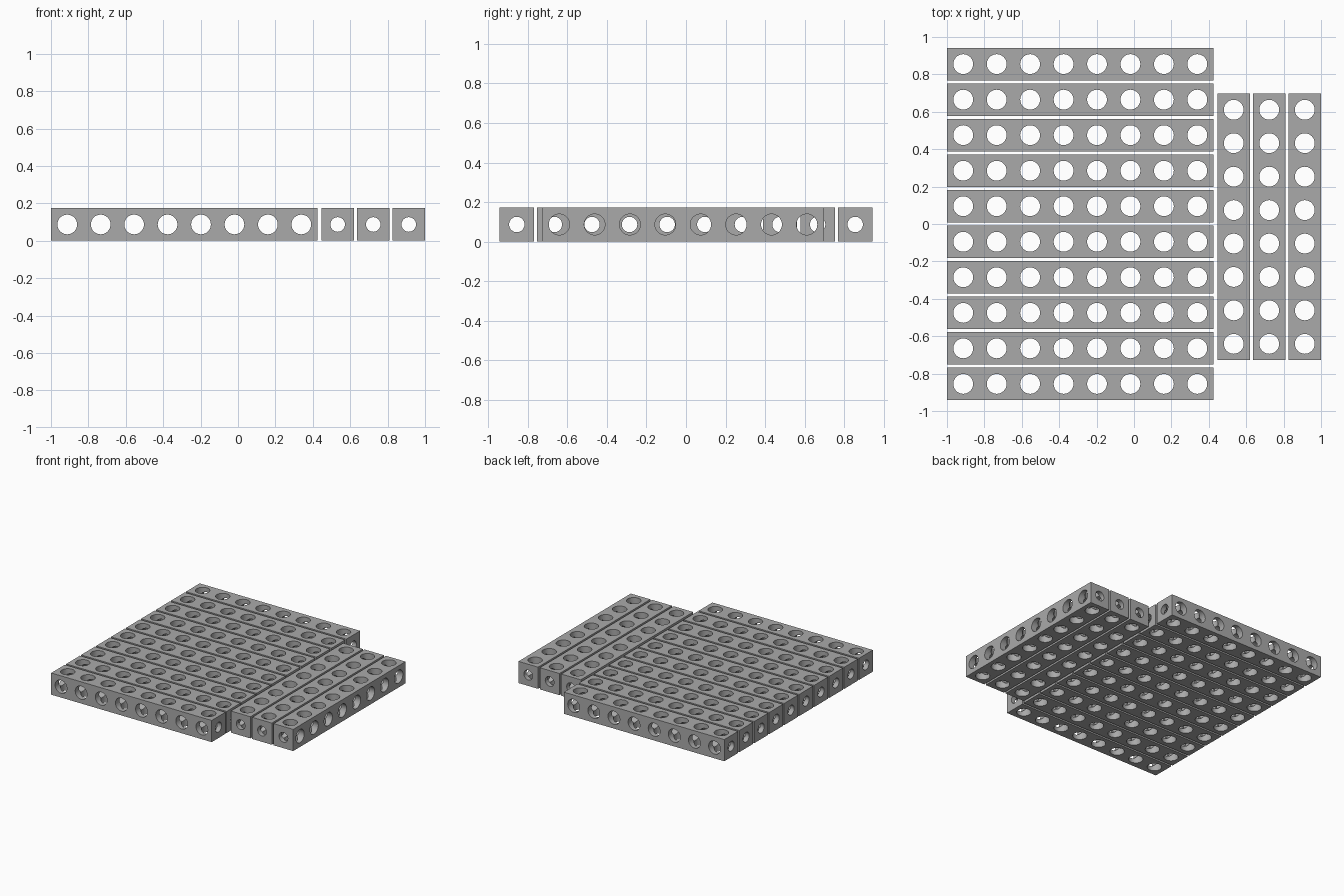
import bpy, bmesh, math
from mathutils import Matrix, Vector

if "Cube" in bpy.data.objects:
    bpy.data.objects.remove(bpy.data.objects["Cube"])

WIDTH = 0.174        # square section of each beam
PITCH = 0.1788       # hole spacing along a beam
HOLES = 8
LENGTH = PITCH * (HOLES - 1) + WIDTH
STEP = 0.19          # spacing between neighbouring beams
R_SIDE, R_END = 0.053, 0.039

grey = bpy.data.materials.new("steel grey")
grey.diffuse_color = (0.40, 0.40, 0.40, 1)
grey.use_nodes = True
grey.node_tree.nodes["Principled BSDF"].inputs["Base Color"].default_value = grey.diffuse_color


def make_object(name, bm):
    mesh = bpy.data.meshes.new(name)
    bm.to_mesh(mesh)
    bm.free()
    mesh.materials.append(grey)
    ob = bpy.data.objects.new(name, mesh)
    bpy.context.collection.objects.link(ob)
    return ob


def make_drills(name, axis, radius, depth, centres):
    """A row of separate cylinders along one axis, used as a cutter."""
    bm = bmesh.new()
    turn = Vector((0, 0, 1)).rotation_difference(Vector(axis)).to_matrix().to_4x4()
    for x in centres:
        bmesh.ops.create_cone(bm, cap_ends=True, segments=32, radius1=radius,
                              radius2=radius, depth=depth,
                              matrix=Matrix.Translation((x, 0, 0)) @ turn)
    ob = make_object(name, bm)
    ob.hide_render = True
    return ob


# Solid beam along x
bm = bmesh.new()
bmesh.ops.create_cube(bm, size=1, matrix=Matrix.Diagonal((LENGTH, WIDTH, WIDTH, 1)))
beam = make_object("beam_pattern", bm)

# Drill through all three axes
row = [(i - (HOLES - 1) / 2) * PITCH for i in range(HOLES)]
drills = [make_drills("drill_vertical", (0, 0, 1), R_SIDE, 0.3, row),
          make_drills("drill_sideways", (0, 1, 0), R_SIDE - 0.0003, 0.3, row),
          make_drills("drill_lengthways", (1, 0, 0), R_END, 2, [0])]
for d in drills:
    mod = beam.modifiers.new(d.name, 'BOOLEAN')
    mod.operation, mod.solver, mod.object = 'DIFFERENCE', 'EXACT', d

bpy.context.view_layer.update()
graph = bpy.context.evaluated_depsgraph_get()
drilled = bpy.data.meshes.new_from_object(beam.evaluated_get(graph))
drilled.name = "drilled_beam"
drilled.materials.clear()
drilled.materials.append(grey)
for ob in [beam] + drills:
    bpy.data.objects.remove(ob, do_unlink=True)


def place_beam(name, x, y, turned=False):
    ob = bpy.data.objects.new(name, drilled)
    ob.location = (x, y, WIDTH / 2)
    ob.rotation_euler.z = math.pi / 2 if turned else 0
    bpy.context.collection.objects.link(ob)
    return ob


# Ten beams lying along x, three lying along y
for i in range(10):
    last = place_beam(f"cross_beam_{i + 1}", -1 + LENGTH / 2, (i - 4.5) * STEP)
for i in range(3):
    place_beam(f"side_beam_{i + 1}", 1 - WIDTH / 2 - i * STEP, -0.015, True)

# Smooth hole walls, sharp rims
bpy.context.view_layer.objects.active = last
last.select_set(True)
bpy.ops.object.shade_smooth_by_angle(angle=math.radians(30))
